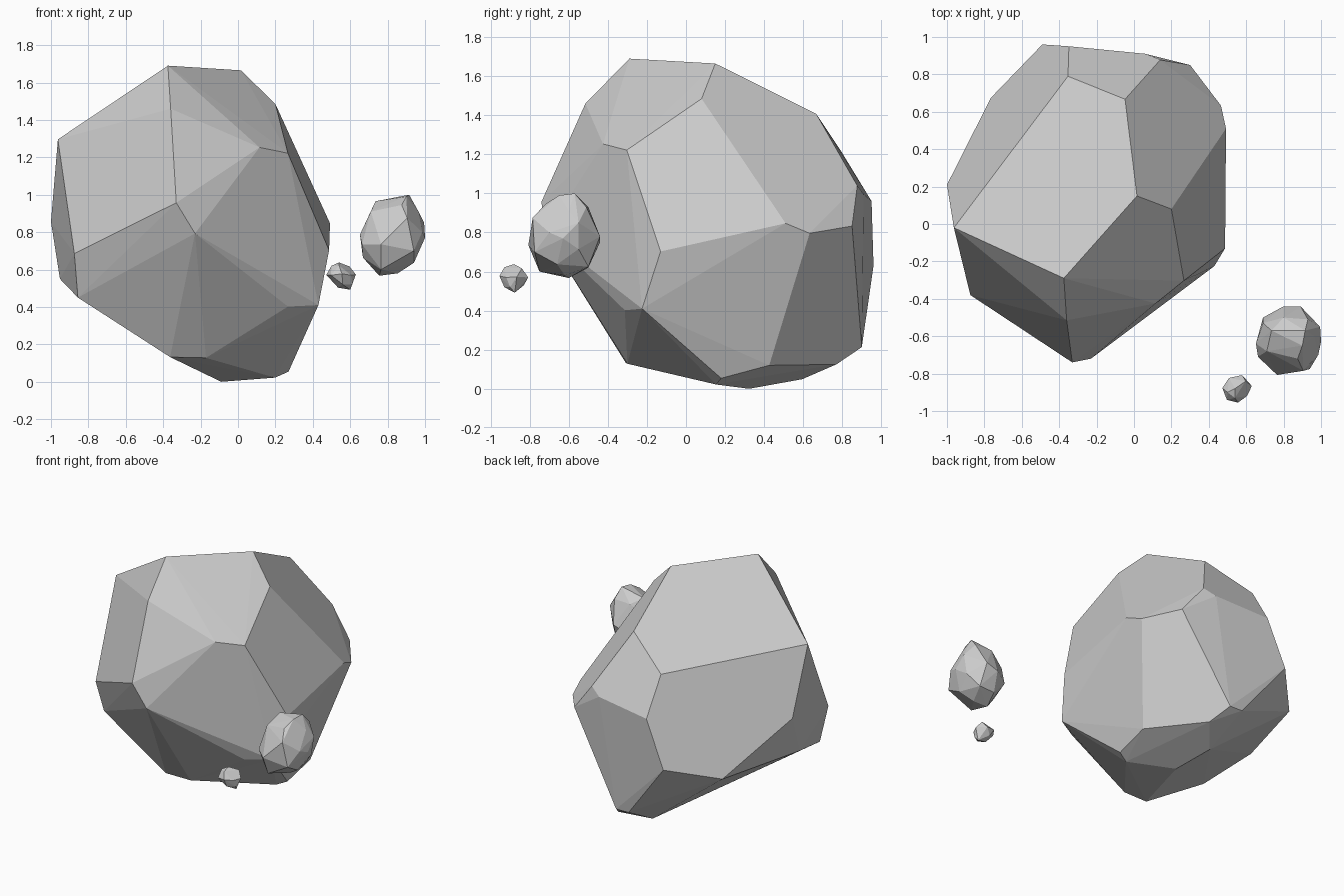
import bpy, bmesh
from math import radians


def rock(name, corners):
    """Faceted stone: convex skin over a few corner points."""
    bm = bmesh.new()
    for c in corners:
        bm.verts.new(c)
    res = bmesh.ops.convex_hull(bm, input=bm.verts[:])
    loose = [v for v in bm.verts if not v.link_faces]
    bmesh.ops.delete(bm, geom=loose, context='VERTS')
    bmesh.ops.dissolve_limit(bm, angle_limit=radians(2),
                             verts=bm.verts[:], edges=bm.edges[:])
    bmesh.ops.recalc_face_normals(bm, faces=bm.faces[:])
    me = bpy.data.meshes.new(name)
    bm.to_mesh(me)
    bm.free()
    ob = bpy.data.objects.new(name, me)
    bpy.context.collection.objects.link(ob)
    return ob


# Large boulder: crown, front, right side, underside, back
rock("large_boulder", [
    (-.375, -.29, 1.69), (.016, .15, 1.665), (.2, .08, 1.485), (-.963, -.02, 1.296),
    (-.353, .79, 1.223), (-.048, .667, 1.407),
    (-.36, -.515, 1.46), (-.33, -.74, .957), (-.23, -.72, .793), (-.875, -.38, .686),
    (.115, -.425, 1.253), (.267, -.303, 1.222), (.487, -.13, .703), (.492, .51, .847),
    (.43, -.225, .41), (.267, -.313, .402), (.465, .633, .796), (.3, .85, .833),
    (-.363, -.308, .132), (-.171, -.3, .128), (.27, .18, .054), (.198, .154, .022),
    (-.09, .323, 0), (.28, .426, .12), (0, .77, .125), (-.15, .595, .049),
    (-.07, .9, .213), (-.17, .9, .215), (.14, .877, 1.04), (.06, .91, .995),
    (-.348, .95, .96), (-.49, .96, .63), (-.765, .675, .53),
    (-1, .21, .855), (-.952, .06, .55), (-.856, -.31, .45)])

# Medium stone
rock("medium_stone", [
    (.915, -.57, 1), (.9, -.65, .99), (.735, -.57, .965), (.875, -.72, .945),
    (.71, -.68, .91), (.93, -.51, .93), (.965, -.6, .91), (.8, -.5, .93),
    (.69, -.53, .85), (.652, -.64, .787), (.663, -.71, .734), (.765, -.807, .735),
    (.83, -.795, .78), (.905, -.785, .875), (.985, -.7, .8), (1, -.63, .77),
    (.995, -.55, .85), (.94, -.775, .7), (.972, -.55, .715), (.89, -.44, .78),
    (.8, -.44, .75), (.69, -.5, .72), (.668, -.65, .664), (.765, -.75, .6),
    (.755, -.6, .567), (.855, -.62, .58), (.941, -.66, .637), (.9, -.5, .625),
    (.78, -.5, .62)])

# Small pebble
rock("small_pebble", [
    (.54, -.88, .638), (.597, -.84, .616), (.5, -.9, .62), (.54, -.93, .622),
    (.578, -.808, .57), (.63, -.866, .573), (.604, -.92, .57), (.556, -.955, .577),
    (.497, -.94, .57), (.472, -.877, .572), (.508, -.823, .58), (.6, -.877, .492),
    (.535, -.88, .503), (.56, -.93, .52), (.54, -.83, .53), (.61, -.9, .52)])
